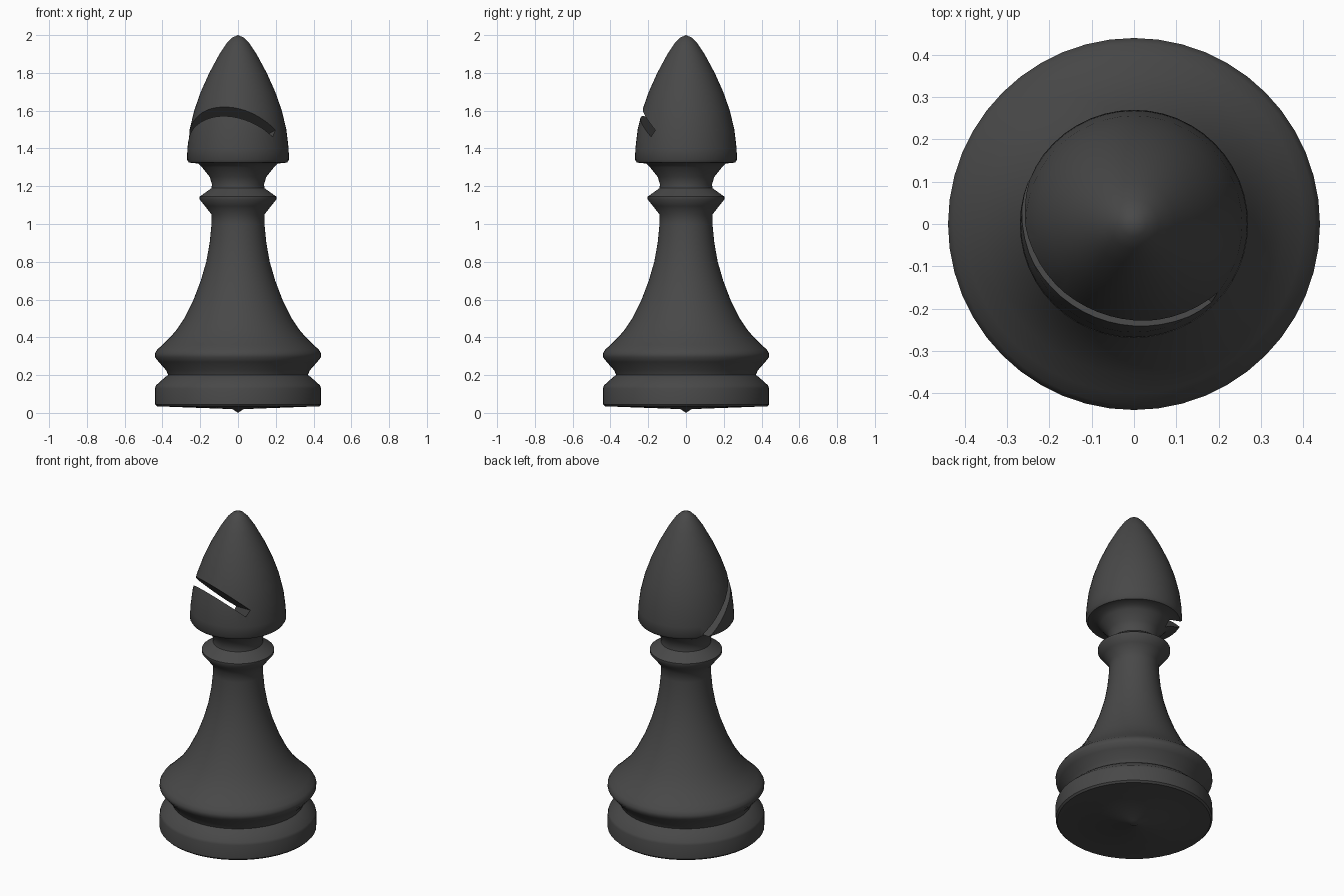
import bpy, bmesh, math
from mathutils import Vector, Matrix

if "Cube" in bpy.data.objects:
    bpy.data.objects.remove(bpy.data.objects["Cube"])

SEGMENTS = 48

# Half outline of the turned piece as (radius, height), underside to tip
PROFILE = [
    (0.03, 0.02), (0.43, 0.035), (0.44, 0.045), (0.44, 0.13), (0.435, 0.145),
    (0.385, 0.19), (0.37, 0.20), (0.38, 0.225), (0.42, 0.27), (0.44, 0.295),
    (0.44, 0.315), (0.428, 0.335), (0.40, 0.36), (0.355, 0.405), (0.325, 0.44),
    (0.285, 0.50), (0.235, 0.60), (0.197, 0.70), (0.168, 0.80), (0.15, 0.90),
    (0.14, 1.00), (0.14, 1.05), (0.175, 1.095), (0.203, 1.13), (0.203, 1.145),
    (0.175, 1.165), (0.14, 1.19), (0.138, 1.21), (0.15, 1.25), (0.19, 1.30),
    (0.21, 1.32), (0.26, 1.325), (0.27, 1.34), (0.268, 1.40), (0.256, 1.50),
    (0.232, 1.60), (0.197, 1.70), (0.152, 1.80), (0.098, 1.90), (0.058, 1.96),
    (0.03, 1.987),
]

dark = bpy.data.materials.new("dark grey")
dark.diffuse_color = (0.065, 0.065, 0.065, 1)
dark.use_nodes = True
dark.node_tree.nodes["Principled BSDF"].inputs["Base Color"].default_value = dark.diffuse_color


def make_object(name, bm):
    mesh = bpy.data.meshes.new(name)
    bmesh.ops.recalc_face_normals(bm, faces=bm.faces)
    bm.to_mesh(mesh)
    bm.free()
    mesh.materials.append(dark)
    obj = bpy.data.objects.new(name, mesh)
    bpy.context.collection.objects.link(obj)
    return obj


# Turned body: rings joined into a closed solid
bm = bmesh.new()
rings = []
for r, z in PROFILE:
    rings.append([bm.verts.new((r * math.cos(a), r * math.sin(a), z))
                  for a in (2 * math.pi * i / SEGMENTS for i in range(SEGMENTS))])
bottom, tip = bm.verts.new((0, 0, 0)), bm.verts.new((0, 0, 2))
for i in range(SEGMENTS):
    j = (i + 1) % SEGMENTS
    for low, high in zip(rings, rings[1:]):
        bm.faces.new((low[i], low[j], high[j], high[i]))
    bm.faces.new((bottom, rings[0][j], rings[0][i]))
    bm.faces.new((rings[-1][i], rings[-1][j], tip))
body = make_object("bishop_body", bm)

# Slanted slot cutter, open on the front left of the head
elev = math.radians(22)
along = Vector((-math.cos(elev) / math.sqrt(2), math.cos(elev) / math.sqrt(2), -math.sin(elev)))
right = Vector((1, 1, 0)).normalized()
up = right.cross(along)
tilt = math.radians(37)
inward = (right * math.cos(tilt) - up * math.sin(tilt)).normalized()
normal = inward.cross(along).normalized()
axes = Matrix((inward, along, normal)).transposed().to_4x4()
centre = Vector((0, 0, 1.385)) + inward * (0.015 - 0.25)
bm = bmesh.new()
bmesh.ops.create_cube(bm, size=1, matrix=Matrix.Translation(centre) @ axes
                      @ Matrix.Diagonal((0.5, 0.8, 0.045, 1)))
cutter = make_object("slot_cutter", bm)
cutter.hide_render = True

# Cut the slot, then smooth the turned surfaces
cut = body.modifiers.new("slot", 'BOOLEAN')
cut.operation = 'DIFFERENCE'
cut.solver = 'EXACT'
cut.object = cutter
bpy.context.view_layer.objects.active = body
body.select_set(True)
cutter.select_set(False)
bpy.ops.object.modifier_apply(modifier=cut.name)
bpy.data.objects.remove(cutter)
bpy.ops.object.shade_smooth_by_angle(angle=math.radians(40))
